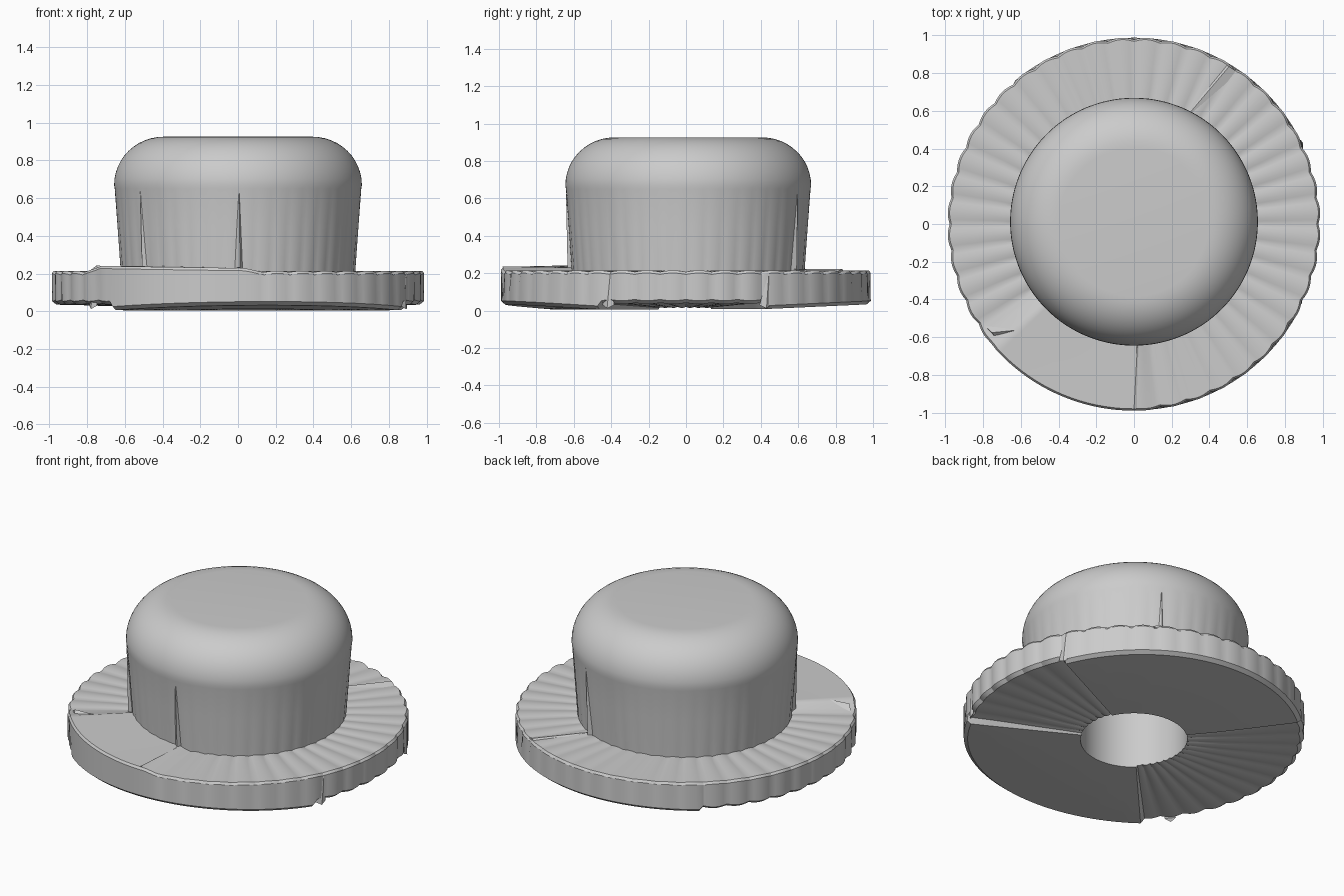
import bpy, bmesh
from math import sin, cos, pi, radians, degrees
from mathutils import Vector

if "Cube" in bpy.data.objects:
    bpy.data.objects.remove(bpy.data.objects["Cube"])

grey = bpy.data.materials.new("plain grey")
grey.use_nodes = True
COLOUR = (0.6, 0.6, 0.6, 1)
grey.diffuse_color = COLOUR
grey.node_tree.nodes["Principled BSDF"].inputs["Base Color"].default_value = COLOUR

RIPPLES = 44
STEPS = RIPPLES * 6
CROWN_Y = 0.012


def finish(name, bm, smooth=True):
    bmesh.ops.recalc_face_normals(bm, faces=bm.faces)
    mesh = bpy.data.meshes.new(name)
    bm.to_mesh(mesh)
    bm.free()
    mesh.materials.append(grey)
    obj = bpy.data.objects.new(name, mesh)
    bpy.context.collection.objects.link(obj)
    if smooth:
        bpy.ops.object.select_all(action="DESELECT")
        obj.select_set(True)
        bpy.context.view_layer.objects.active = obj
        bpy.ops.object.shade_smooth_by_angle(angle=radians(28))
    return obj


def skin(bm, rings):
    """Join neighbouring closed rings with quads."""
    for a, b in zip(rings, rings[1:]):
        for i in range(len(a)):
            j = (i + 1) % len(a)
            bm.faces.new((a[i], a[j], b[j], b[i]))


def ramp(x, a, b):
    return max(0.0, min(1.0, (x - a) / (b - a)))


def ripple(t):
    """Scallop height from 0 at the cusps to 1 at the crests."""
    return abs(sin(RIPPLES * t / 2))


def top_fold(t):
    """1 inside the raised front fold, 0 elsewhere."""
    d = degrees(t) % 360
    return ramp(d, 216, 222) * (1 - ramp(d, 272, 276))


def under_sector(t):
    d = degrees(t) % 360
    if 227 <= d <= 332:
        return "front"
    if 25 <= d <= 130:
        return "back"
    return "scalloped"


def top_point(t, r, drop=0.0):
    fold = top_fold(t)
    wave = (1 - fold) * (ripple(t) - 1)
    out = (r - 0.3) / 0.7
    d = degrees(t) % 360
    lift = fold * (0.026 - 0.012 * ramp(d, 222, 272))
    radius = r + wave * 0.012 * out
    z = 0.215 + wave * 0.008 + lift - drop
    return radius * cos(t), radius * sin(t), z


def under_point(t, r, raise_by=0.0):
    sector = under_sector(t)
    if sector == "scalloped":
        r += 0.012 * (ripple(t) - 1) * (r - 0.3) / 0.7
    x, y = r * cos(t), r * sin(t)
    if sector == "front":
        z = 0.005 + 0.07 * max(0, 0.167 * x - 0.59 - y)
    elif sector == "back":
        z = 0.008 + 0.046 * max(0, y - 0.42)
    else:
        z = 0.014 + 0.021 * ramp(r, 0.31, 0.9) + 0.007 * (1 - ripple(t))
    return x, y, z + raise_by


angles = [2 * pi * i / STEPS for i in range(STEPS)]

# Brim with the round socket running up into the crown
bm = bmesh.new()
rings = []
for z in (0.7, 0.3):
    rings.append([bm.verts.new((0.31 * cos(t), 0.31 * sin(t), z)) for t in angles])
for r in (0.31, 0.5, 0.7, 0.85, 0.965):
    rings.append([bm.verts.new(under_point(t, r)) for t in angles])
rings.append([bm.verts.new(under_point(t, 0.988, 0.018)) for t in angles])
rings.append([bm.verts.new(top_point(t, 0.99, 0.014)) for t in angles])
for r in (0.98, 0.85, 0.7, 0.55):
    rings.append([bm.verts.new(top_point(t, r)) for t in angles])
skin(bm, rings)
bm.faces.new(rings[0])
finish("brim", bm)

# Crown: flaring wall, rounded shoulder, flat top
bm = bmesh.new()
profile = [(0.622, 0.19), (0.626, 0.25), (0.64, 0.45), (0.654, 0.65)]
for k in range(13):
    a = k / 12 * pi / 2
    profile.append((0.395 + 0.262 * cos(a), 0.67 + 0.256 * sin(a)))
rings = []
for r, z in profile:
    depth = 0.004 * ramp(z, 0.66, 0.3)
    rings.append([bm.verts.new(((r - depth * (1 - ripple(t))) * cos(t),
                                (r - depth * (1 - ripple(t))) * sin(t) + CROWN_Y, z))
                  for t in angles])
skin(bm, rings)
bm.faces.new(rings[-1])
finish("crown", bm)


def spike(name, base, apex):
    """Pointed three-sided fold."""
    bm = bmesh.new()
    foot = [bm.verts.new(p) for p in base]
    tip = bm.verts.new(apex)
    bm.faces.new(foot)
    for i in range(3):
        bm.faces.new((foot[i], foot[(i + 1) % 3], tip))
    finish(name, bm, smooth=False)


def polar(deg, r, z):
    t = radians(deg)
    return Vector((r * cos(t), r * sin(t) + CROWN_Y, z))


# Upright creases on the crown wall
for name, deg in (("front", 270), ("back", 63), ("side", 217)):
    spike(name + "_crown_crease",
          (polar(deg - 3, 0.61, 0.21), polar(deg + 1, 0.645, 0.21), polar(deg + 3, 0.61, 0.21)),
          polar(deg + 0.5, 0.654, 0.64))

# Creases lying across the brim
spike("back_brim_crease",
      (polar(55, 0.965, 0.205), polar(58.5, 0.965, 0.222), polar(60, 0.965, 0.205)),
      polar(64, 0.6, 0.222))
spike("front_brim_crease",
      (polar(274, 0.97, 0.205), polar(270, 0.995, 0.236), polar(267, 0.97, 0.205)),
      polar(272, 0.6, 0.23))
spike("side_brim_crease",
      (polar(214, 0.97, 0.2), polar(218, 0.955, 0.242), polar(221, 0.96, 0.2)),
      polar(244, 0.6, 0.232))

# Small folds on the outer edge of the brim
for name, deg in (("right_front", 334), ("right_back", 25), ("left_front", 218)):
    spike(name + "_edge_crease",
          (polar(deg - 2, 0.975, 0.03), polar(deg, 0.99, 0.012), polar(deg + 2, 0.975, 0.03)),
          polar(deg + 1, 0.985, 0.205))
